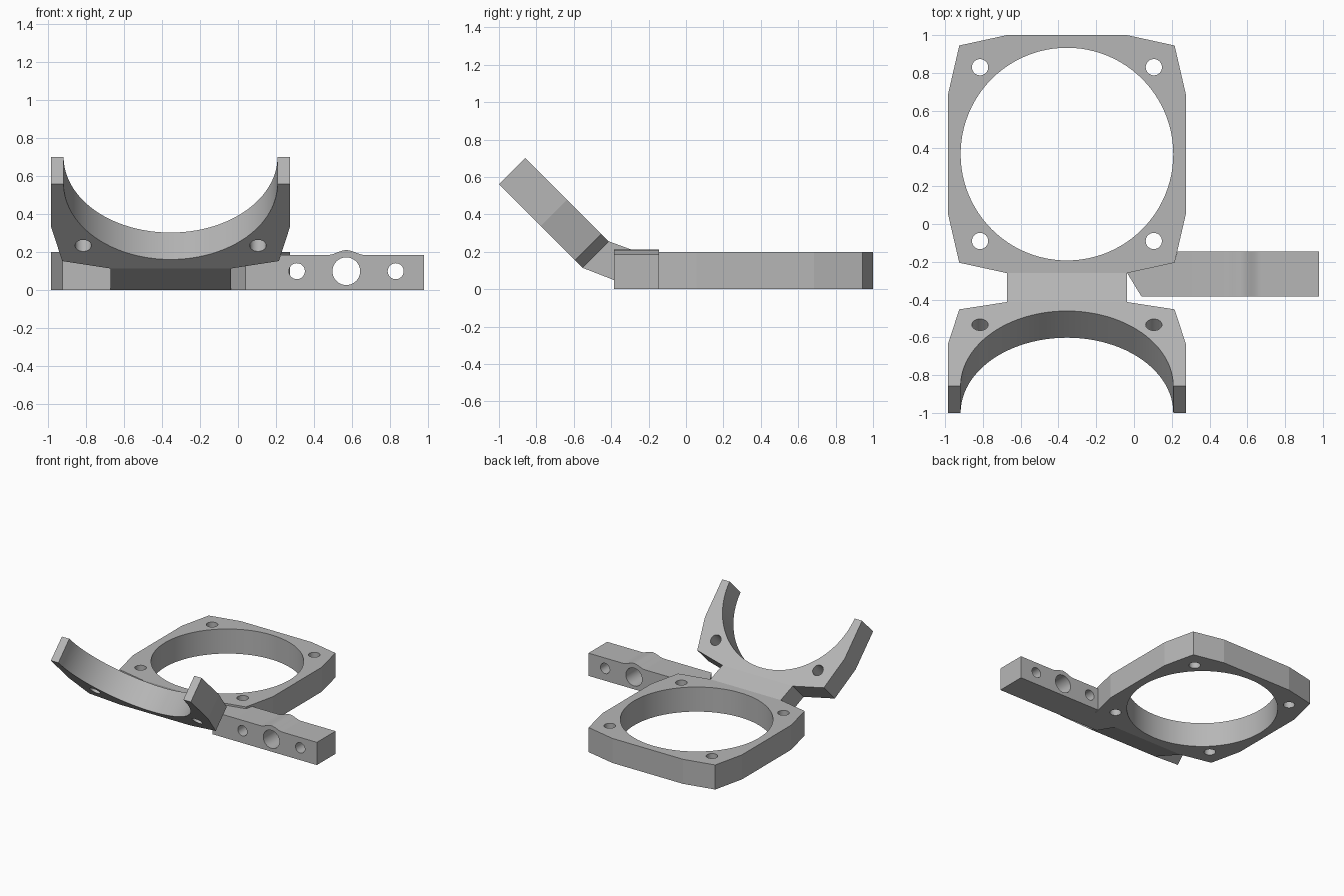
import bpy, bmesh, math
from mathutils import Matrix

if "Cube" in bpy.data.objects:
    bpy.data.objects.remove(bpy.data.objects["Cube"])

grey = bpy.data.materials.new("light grey")
grey.diffuse_color = (0.47, 0.47, 0.47, 1)
grey.use_nodes = True
grey.node_tree.nodes["Principled BSDF"].inputs["Base Color"].default_value = grey.diffuse_color

CX, CY = -0.355, 0.37      # centre of the full frame
R, T = 0.563, 0.2          # bore radius, plate thickness


def arc(cx, cy, r, a0, a1, n):
    return [(cx + r * math.cos(a0 + (a1 - a0) * i / n),
             cy + r * math.sin(a0 + (a1 - a0) * i / n)) for i in range(n + 1)]


def circle(cx, cy, r, n=40):
    return arc(cx, cy, r, 0, 2 * math.pi, n)[:-1]


def plate(name, outline, holes, depth, matrix):
    """Extrude a flat outline with holes along local +z."""
    cu = bpy.data.curves.new(name, 'CURVE')
    cu.dimensions, cu.fill_mode, cu.extrude = '2D', 'BOTH', depth / 2
    for loop in [outline] + holes:
        sp = cu.splines.new('POLY')
        sp.points.add(len(loop) - 1)
        for p, (x, y) in zip(sp.points, loop):
            p.co = (x, y, 0, 1)
        sp.use_cyclic_u = True
    tmp = bpy.data.objects.new(name + " curve", cu)
    bpy.context.collection.objects.link(tmp)
    bpy.context.view_layer.update()
    me = bpy.data.meshes.new_from_object(
        tmp.evaluated_get(bpy.context.evaluated_depsgraph_get()))
    bpy.data.objects.remove(tmp)
    bm = bmesh.new()
    bm.from_mesh(me)
    bmesh.ops.remove_doubles(bm, verts=bm.verts, dist=1e-5)
    bmesh.ops.translate(bm, verts=bm.verts, vec=(0, 0, depth / 2))
    bm.transform(matrix)
    bmesh.ops.recalc_face_normals(bm, faces=bm.faces)
    bm.to_mesh(me)
    bm.free()
    me.materials.clear()
    me.materials.append(grey)
    ob = bpy.data.objects.new(name, me)
    bpy.context.collection.objects.link(ob)
    bpy.ops.object.select_all(action='DESELECT')
    ob.select_set(True)
    bpy.context.view_layer.objects.active = ob
    bpy.ops.object.shade_smooth_by_angle(angle=math.radians(11))
    return ob


# Full frame: twelve-sided plate with a large bore and four screw holes
quarter = [(0.63, 0.315), (0.57, 0.575), (0.318, 0.63)]
half = quarter + [(-x, y) for x, y in reversed(quarter)]
full = half + [(-x, -y) for x, y in half]
screws = [circle(sx * 0.46, sy * 0.46, 0.043) for sx in (-1, 1) for sy in (-1, 1)]
plate("fan_frame", full, [circle(0, 0, R, 96)] + screws, T,
      Matrix.Translation((CX, CY, 0)))

# Half frame tilted up by 45 degrees
half_outline = [(0.63, 0)] + half + [(-0.63, 0)] + arc(0, 0, R, math.pi, 0, 48)
plate("tilted_half_frame", half_outline,
      [circle(s * 0.46, 0.46, 0.043) for s in (-1, 1)], T,
      Matrix.Translation((CX, -1.0, 0.56)) @ Matrix.Rotation(-math.pi / 4, 4, 'X'))

# Neck joining both frames: side profile (y, z) extruded along x
along_x = Matrix(((0, 0, 1, CX - 0.317), (1, 0, 0, 0), (0, 1, 0, 0), (0, 0, 0, 1)))
plate("neck", [(-0.26, 0), (-0.26, 0.2), (-0.413, 0.256), (-0.555, 0.115)],
      [], 0.634, along_x)

# Mounting arm: front profile (x, z) with a rounded hump and three cross holes
hump = [(0.57 - 0.1 * t, 0.185 + 0.013 * (1 + math.cos(math.pi * t)))
        for t in [i / 10 for i in range(-10, 11)]]
profile = [(0.23, 0), (0.98, 0), (0.98, 0.185)] + hump + [(0.23, 0.185)]
plate("mounting_arm", profile,
      [circle(0.31, 0.1, 0.042), circle(0.57, 0.1, 0.073), circle(0.83, 0.1, 0.042)],
      0.24, Matrix.Translation((0, -0.145, 0)) @ Matrix.Rotation(math.pi / 2, 4, 'X'))

# Arm root: fills the corner between arm and frame, with a slanted end
plate("arm_root", [(-0.037, -0.258), (0.04, -0.385), (0.23, -0.385),
                   (0.23, -0.145), (0.215, -0.205)], [], 0.185, Matrix.Identity(4))
